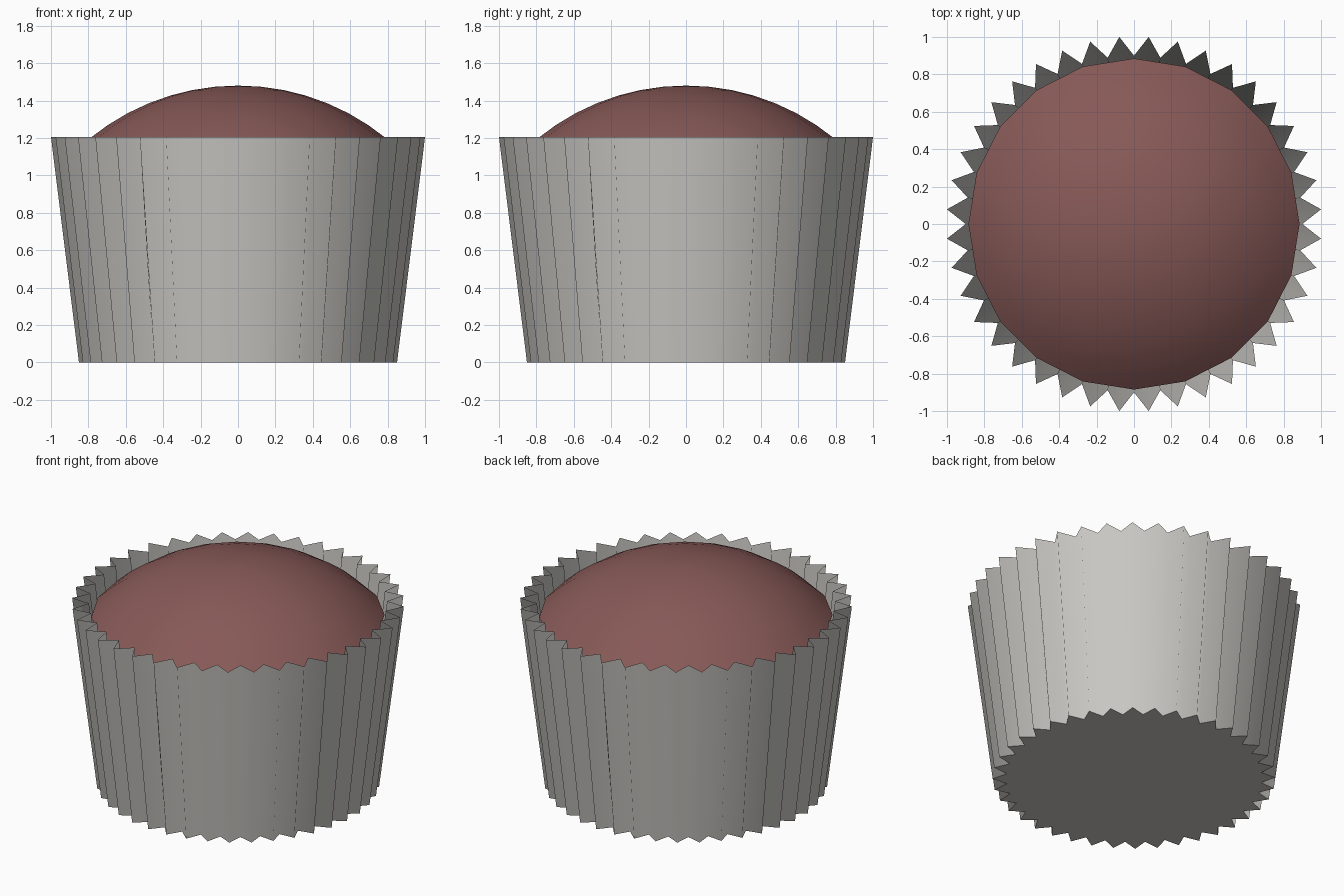
import bpy, bmesh, math

if "Cube" in bpy.data.objects:
    bpy.data.objects.remove(bpy.data.objects["Cube"])


def material(name, rgb):
    m = bpy.data.materials.new(name)
    m.diffuse_color = (*rgb, 1)
    m.use_nodes = True
    m.node_tree.nodes["Principled BSDF"].inputs["Base Color"].default_value = m.diffuse_color
    return m


def make_object(name, bm, mat):
    bmesh.ops.recalc_face_normals(bm, faces=bm.faces)
    me = bpy.data.meshes.new(name)
    bm.to_mesh(me)
    bm.free()
    me.materials.append(mat)
    ob = bpy.data.objects.new(name, me)
    bpy.context.collection.objects.link(ob)
    return ob


def ring(bm, n, z, radius):
    return [bm.verts.new((radius(i) * math.cos(2 * math.pi * i / n),
                          radius(i) * math.sin(2 * math.pi * i / n), z))
            for i in range(n)]


def bridge(bm, a, b):
    n = len(a)
    for i in range(n):
        j = (i + 1) % n
        bm.faces.new((a[i], a[j], b[j], b[i])).smooth = True


paper = material("grey_paper", (0.58, 0.57, 0.54))
brown = material("brown_cake", (0.24, 0.10, 0.095))

# Pleated paper cup: 40 folds, open top, flat base
bm = bmesh.new()
low = ring(bm, 80, 0, lambda i: 0.853 if i % 2 else 0.77)
high = ring(bm, 80, 1.205, lambda i: 1.003 if i % 2 else 0.90)
bridge(bm, low, high)
base = bm.faces.new(low[::-1])
for e in base.edges:
    e.smooth = False
make_object("paper_cup", bm, paper)

# Domed cake top: spherical cap with 20 sides
bm = bmesh.new()
R, top, rim = 1.254, 1.48, math.asin(0.885 / 1.254)
steps = 8
previous = None
for k in range(steps, 0, -1):
    a = rim * k / steps
    r = R * math.sin(a)
    current = ring(bm, 20, top - R * (1 - math.cos(a)), lambda i: r)
    if previous:
        bridge(bm, previous, current)
    previous = current
tip = bm.verts.new((0, 0, top))
for i in range(20):
    bm.faces.new((previous[i], previous[(i + 1) % 20], tip)).smooth = True
cake = make_object("cake_dome", bm, brown)
# Keep the dome facing outward
if cake.data.polygons[-1].normal.z < 0:
    cake.data.flip_normals()
